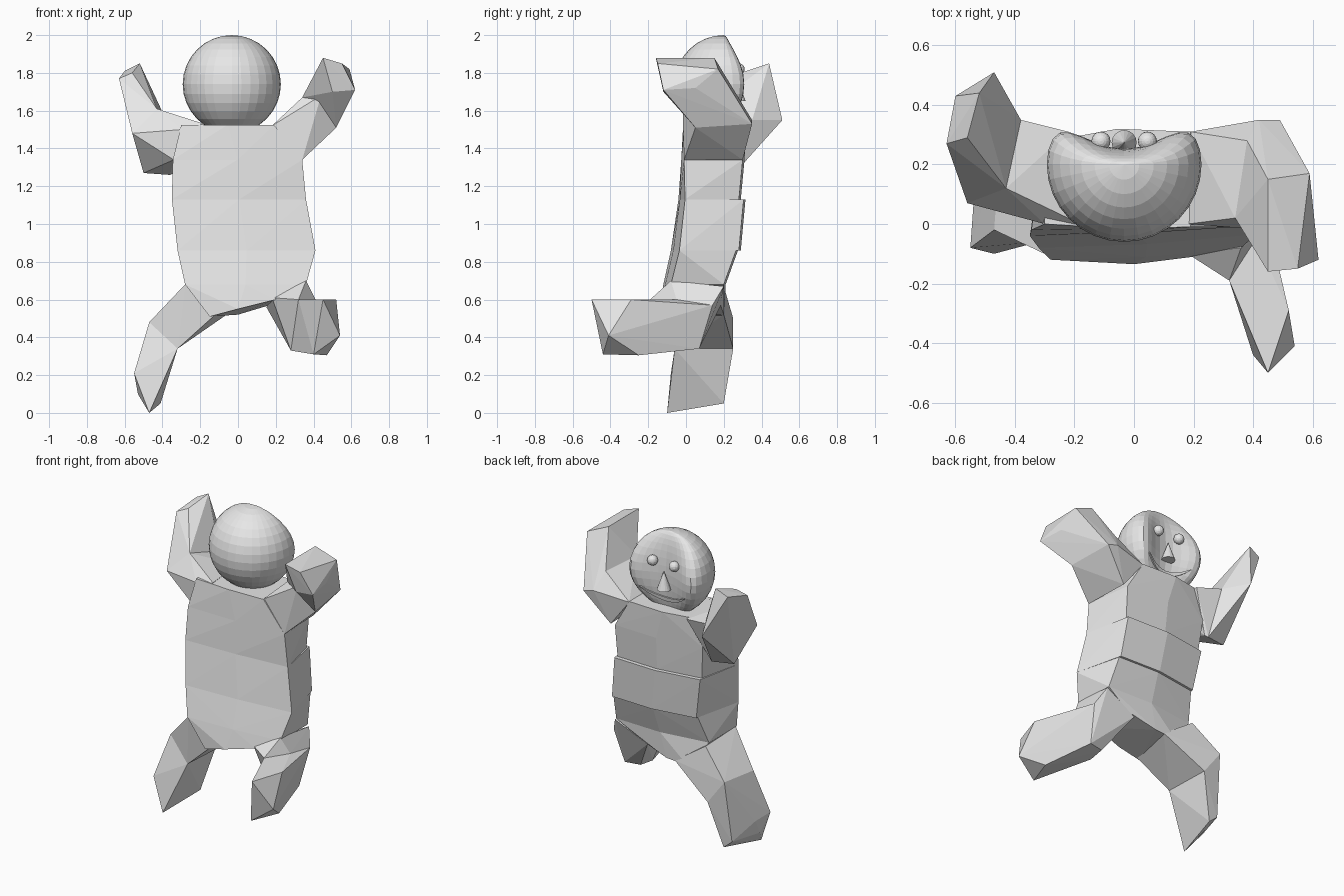
import bpy, bmesh, math
from mathutils import Vector

cube = bpy.data.objects.get("Cube")
if cube:
    bpy.data.objects.remove(cube, do_unlink=True)

clay = bpy.data.materials.new("plain_grey")
clay.use_nodes = True
GREY = (0.8, 0.8, 0.8, 1)
clay.diffuse_color = GREY
clay.node_tree.nodes["Principled BSDF"].inputs["Base Color"].default_value = GREY


def finish(name, bm):
    """Turn a bmesh into a named, coloured object."""
    mesh = bpy.data.meshes.new(name)
    bm.to_mesh(mesh)
    bm.free()
    mesh.materials.append(clay)
    obj = bpy.data.objects.new(name, mesh)
    bpy.context.collection.objects.link(obj)
    return obj


def hull_chain(name, rings):
    """Angular solid made of a hull between each neighbouring pair of rings."""
    bm = bmesh.new()
    for a, b in zip(rings, rings[1:]):
        verts = [bm.verts.new(p) for p in a + b]
        res = bmesh.ops.convex_hull(bm, input=verts)
        junk = {v for v in res["geom_interior"] if isinstance(v, bmesh.types.BMVert)}
        bmesh.ops.delete(bm, geom=list(junk), context="VERTS")
    bmesh.ops.recalc_face_normals(bm, faces=bm.faces)
    return finish(name, bm)


def body_ring(left, right, front_l, front_r, back, z, inset):
    """Six-sided torso section: skewed front, narrower and slightly turned back."""
    mid = (left + right) / 2
    return [(left, front_l, z), (mid, (front_l + front_r) / 2 - 0.01, z), (right, front_r, z),
            (right - inset, back - 0.01, z), (mid, back, z), (left + inset, back - 0.045, z)]


# Torso, with a raised band across the back of the waist
hull_chain("chest", [
    body_ring(-0.30, 0.19, 0.0, -0.01, 0.32, 1.525, 0),
    body_ring(-0.345, 0.34, -0.02, -0.01, 0.31, 1.34, 0.04),
    body_ring(-0.35, 0.36, -0.04, -0.005, 0.29, 1.13, 0.065)])
hull_chain("waist", [
    body_ring(-0.35, 0.36, -0.04, -0.005, 0.315, 1.13, 0.06),
    body_ring(-0.32, 0.41, -0.08, -0.035, 0.29, 0.86, 0.075)])
hull_chain("hips", [
    body_ring(-0.32, 0.41, -0.08, -0.035, 0.275, 0.86, 0.075),
    body_ring(-0.28, 0.36, -0.12, -0.08, 0.21, 0.68, 0),
    [(-0.15, -0.125, 0.51), (0, -0.135, 0.55), (0.20, -0.11, 0.60),
     (0.20, 0.18, 0.58), (0, 0.20, 0.52), (-0.15, 0.20, 0.51)]])

# Raised arms
hull_chain("left_arm", [
    [(0.18, 0, 1.52), (0.34, -0.01, 1.34), (0.33, 0.30, 1.34), (0.19, 0.31, 1.52)],
    [(0.34, 0.02, 1.67), (0.44, -0.02, 1.68), (0.52, 0.05, 1.51),
     (0.49, 0.35, 1.53), (0.42, 0.35, 1.55), (0.38, 0.28, 1.66)],
    [(0.45, -0.16, 1.88), (0.55, -0.15, 1.85), (0.62, -0.12, 1.71), (0.50, -0.12, 1.70),
     (0.59, 0.17, 1.82), (0.45, 0.15, 1.88), (0.60, 0.05, 1.72)]])
right_elbow = [(-0.43, 0.12, 1.61), (-0.56, 0.07, 1.48), (-0.50, 0.22, 1.27),
               (-0.36, 0.25, 1.26), (-0.38, 0.35, 1.55)]
hull_chain("right_upper_arm", [
    [(-0.18, 0, 1.53), (-0.30, 0, 1.50), (-0.34, 0.02, 1.34),
     (-0.34, 0.24, 1.27), (-0.22, 0.31, 1.52)],
    right_elbow])
hull_chain("right_forearm", [
    right_elbow + [(-0.47, 0.51, 1.55)],
    [(-0.52, 0.44, 1.85), (-0.60, 0.43, 1.81), (-0.63, 0.27, 1.77), (-0.56, 0.29, 1.80)]])

# Legs, one standing and one kicking
hull_chain("right_leg", [
    [(-0.28, -0.11, 0.68), (-0.28, 0.20, 0.67), (-0.12, -0.12, 0.52), (-0.06, 0.20, 0.52)],
    [(-0.47, -0.02, 0.48), (-0.45, 0.25, 0.50), (-0.32, -0.06, 0.34), (-0.33, 0.25, 0.34)],
    [(-0.55, -0.08, 0.21), (-0.54, 0.06, 0.20), (-0.53, 0.0, 0.10), (-0.47, -0.10, 0.0),
     (-0.41, 0.20, 0.05), (-0.47, 0.20, 0.10)]])
hull_chain("left_leg", [
    [(0.36, -0.08, 0.70), (0.37, 0.20, 0.67), (0.18, -0.10, 0.61), (0.15, 0.18, 0.56)],
    [(0.41, -0.05, 0.60), (0.42, 0.14, 0.57), (0.32, -0.19, 0.60),
     (0.28, -0.06, 0.33), (0.29, 0.05, 0.34), (0.39, 0.07, 0.34)],
    [(0.45, -0.50, 0.60), (0.52, -0.29, 0.60), (0.54, -0.41, 0.41),
     (0.47, -0.25, 0.305), (0.40, -0.44, 0.31)]])

# Head: a ball whose face side is pressed into a shallow valley
CENTRE = Vector((-0.033, 0.2, 1.74))
R = 0.26


def press(x, y):
    return y * (0.2 + 0.78 * (x / R) ** 2) if y > 0 else y


def face_point(x, z):
    """Point on the pressed face, with x and z measured from the head centre."""
    y = math.sqrt(max(R * R - x * x - z * z, 0))
    return CENTRE + Vector((x, press(x, y), z))


bm = bmesh.new()
bmesh.ops.create_uvsphere(bm, u_segments=32, v_segments=16, radius=R)
for v in bm.verts:
    v.co.y = press(v.co.x, v.co.y)
finish("head", bm).location = CENTRE

# Eyes
for side, x in (("left", 0.078), ("right", -0.078)):
    bm = bmesh.new()
    bmesh.ops.create_uvsphere(bm, u_segments=16, v_segments=10, radius=0.032)
    finish(side + "_eye", bm).location = face_point(x, 0.08) + Vector((0, 0.015, 0))

# Nose
bm = bmesh.new()
bmesh.ops.create_cone(bm, cap_ends=True, segments=16, radius1=0.042, radius2=0, depth=0.12)
finish("nose", bm).location = face_point(0, -0.03) + Vector((0, 0.022, 0))

# Smiling mouth as a thin strip following the face
bm = bmesh.new()
rows = []
for i in range(13):
    t = i / 6 - 1
    x, z = 0.16 * t, -0.165 + 0.06 * t * t
    h = 0.003 + 0.01 * (1 - t * t)
    rows.append([bm.verts.new(face_point(x, z + dz) + Vector((0, dy, 0)))
                 for dz, dy in ((h, 0.0), (h, 0.009), (-h, 0.009), (-h, 0.0))])
for a, b in zip(rows, rows[1:]):
    for j in range(4):
        k = (j + 1) % 4
        bm.faces.new((a[j], a[k], b[k], b[j]))
bm.faces.new(rows[0])
bm.faces.new(rows[-1])
bmesh.ops.recalc_face_normals(bm, faces=bm.faces)
finish("mouth", bm)
